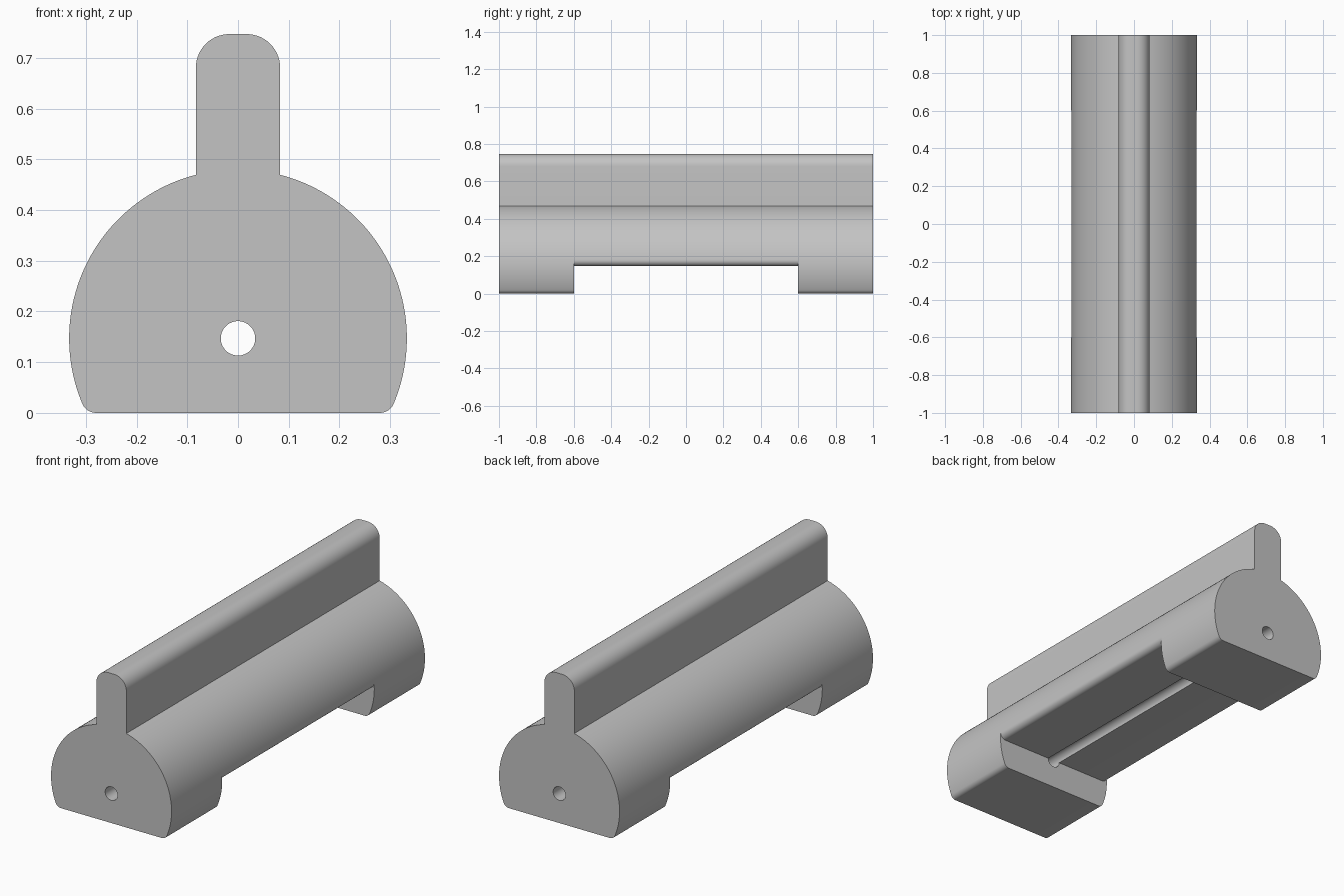
import bpy, bmesh
from math import sin, cos, radians, degrees, atan2, sqrt, pi

if "Cube" in bpy.data.objects:
    bpy.data.objects.remove(bpy.data.objects["Cube"], do_unlink=True)

R, AXIS = 0.333, 0.147        # barrel radius and height of its axis
FILLET = 0.03                 # rounding of the lower edges
FIN, TOP, FIN_R = 0.083, 0.747, 0.066
HOLE_R, NOTCH = 0.034, 0.6

grey = bpy.data.materials.new("plain grey")
grey.use_nodes = True
grey.diffuse_color = (0.55, 0.55, 0.55, 1)
grey.node_tree.nodes["Principled BSDF"].inputs["Base Color"].default_value = grey.diffuse_color


def arc(cx, cz, r, start, end, n):
    steps = [radians(start + (end - start) * i / n) for i in range(n + 1)]
    return [(cx + r * cos(a), cz + r * sin(a)) for a in steps]


def mirrored(half):
    """Close a right-hand outline with its mirror image."""
    return half + [(-x, z) for x, z in reversed(half)]


def extrude(name, outline, half_length):
    """Extrude an x-z outline along y."""
    bm = bmesh.new()
    face = bm.faces.new([bm.verts.new((x, -half_length, z)) for x, z in outline])
    side = bmesh.ops.extrude_face_region(bm, geom=[face])["geom"]
    verts = [v for v in side if isinstance(v, bmesh.types.BMVert)]
    bmesh.ops.translate(bm, verts=verts, vec=(0, 2 * half_length, 0))
    bmesh.ops.recalc_face_normals(bm, faces=bm.faces)
    mesh = bpy.data.meshes.new(name)
    bm.to_mesh(mesh)
    bm.free()
    mesh.materials.append(grey)
    obj = bpy.data.objects.new(name, mesh)
    bpy.context.collection.objects.link(obj)
    return obj


def lower_edge(floor):
    """Rounded edge where a flat floor meets the barrel, and its end angle."""
    dz = floor + FILLET - AXIS
    cx = sqrt((R - FILLET) ** 2 - dz ** 2)
    end = degrees(atan2(dz, cx))
    return arc(cx, floor + FILLET, FILLET, -90, end, 10), end


# Barrel with flat base and rounded fin on top
foot, start = lower_edge(0)
shoulder = degrees(atan2(sqrt(R * R - FIN * FIN), FIN))
half = foot + arc(0, AXIS, R, start, shoulder, 56)[1:]
half += arc(FIN - FIN_R, TOP - FIN_R, FIN_R, 0, 90, 14)
body = extrude("barrel_body", mirrored(half), 1)

# Underside notch, leaving rounded edges on the middle section
edge, _ = lower_edge(AXIS)
notch = extrude("notch_cutter",
                mirrored(edge + [(0.5, edge[-1][1]), (0.5, -0.2)]), NOTCH)

# Lengthwise bore, open as a groove inside the notch
bore = extrude("bore_cutter", arc(0, AXIS, HOLE_R, 3, 363, 40)[:-1], 1.2)

bpy.ops.object.select_all(action="DESELECT")
bpy.context.view_layer.objects.active = body
body.select_set(True)
for cutter in (notch, bore):
    cutter.hide_render = True
    mod = body.modifiers.new("cut", "BOOLEAN")
    mod.operation, mod.solver, mod.object = "DIFFERENCE", "EXACT", cutter
    bpy.ops.object.modifier_apply(modifier=mod.name)
    bpy.data.objects.remove(cutter, do_unlink=True)

bpy.ops.object.shade_smooth_by_angle(angle=pi / 7)
